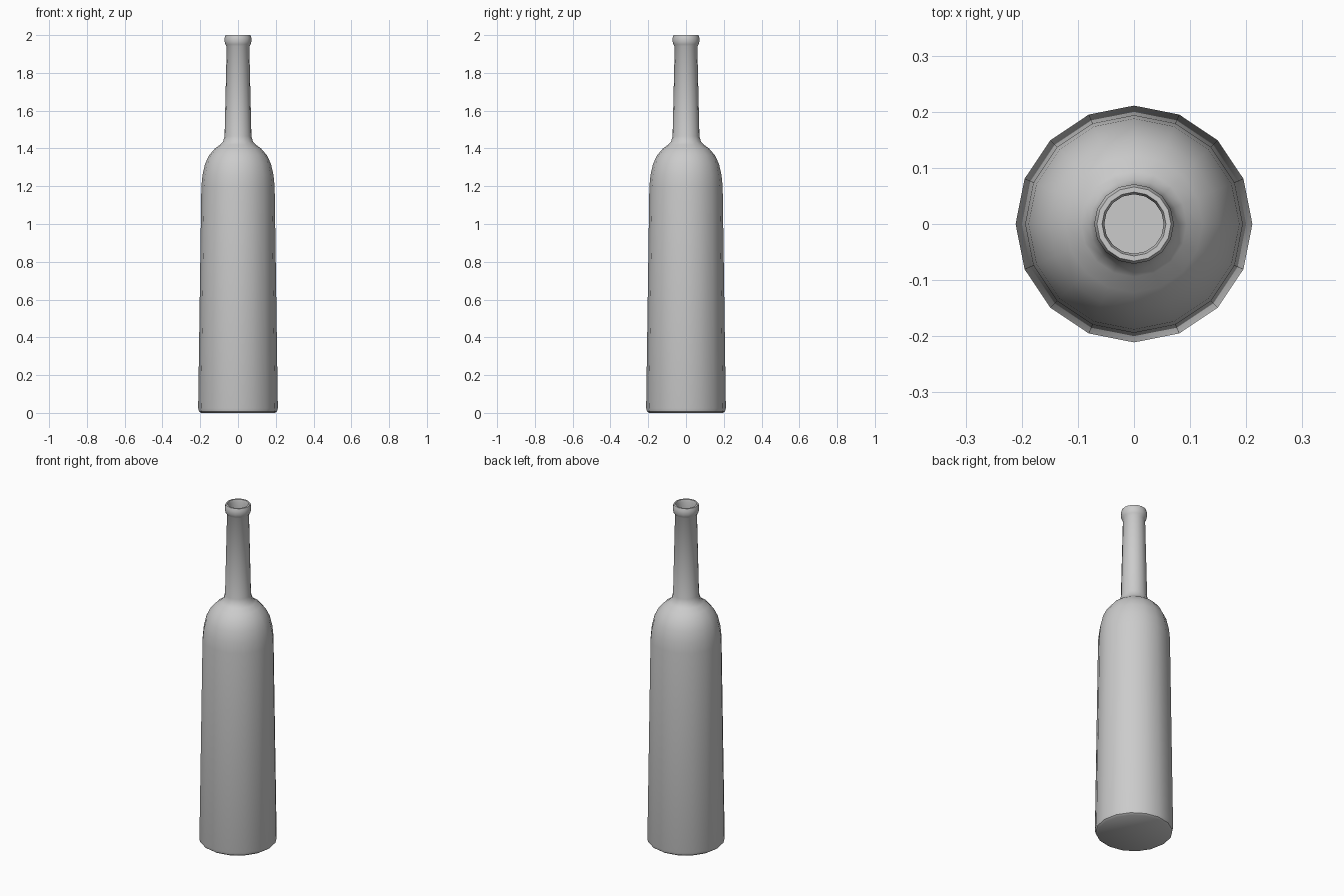
import bpy, bmesh, math

SIDES = 16

if "Cube" in bpy.data.objects:
    bpy.data.objects.remove(bpy.data.objects["Cube"])

glass = bpy.data.materials.new("grey_glass")
glass.use_nodes = True
GREY = (0.6, 0.6, 0.6, 1)
glass.diffuse_color = GREY
glass.node_tree.nodes["Principled BSDF"].inputs["Base Color"].default_value = GREY


def lathe(name, profile):
    """Spin a (radius, height) profile about z and cap both open ends."""
    bm = bmesh.new()
    rings = []
    for r, z in profile:
        angles = [math.tau * i / SIDES for i in range(SIDES)]
        rings.append([bm.verts.new((r * math.cos(a), r * math.sin(a), z)) for a in angles])
    for low, high in zip(rings, rings[1:]):
        for i in range(SIDES):
            j = (i + 1) % SIDES
            bm.faces.new((low[i], low[j], high[j], high[i]))
    bm.faces.new(rings[0][::-1])
    bm.faces.new(rings[-1])
    bmesh.ops.recalc_face_normals(bm, faces=bm.faces)
    mesh = bpy.data.meshes.new(name)
    bm.to_mesh(mesh)
    bm.free()
    mesh.materials.append(glass)
    obj = bpy.data.objects.new(name, mesh)
    bpy.context.collection.objects.link(obj)
    bpy.ops.object.select_all(action="DESELECT")
    obj.select_set(True)
    bpy.context.view_layer.objects.active = obj
    bpy.ops.object.shade_smooth_by_angle(angle=math.radians(40))
    return obj


# Outer wall: chamfered foot, tapering body, round shoulder, neck
outer = [(0.196, 0), (0.207, 0.008), (0.211, 0.025), (0.194, 1.2),
         (0.188, 1.26), (0.174, 1.32), (0.152, 1.365), (0.122, 1.4),
         (0.094, 1.42), (0.079, 1.437), (0.071, 1.465), (0.06, 1.94)]

# Rolled lip at the mouth
lip = [(0.067, 1.951), (0.071, 1.966), (0.071, 1.985), (0.066, 2.0),
       (0.057, 2.0), (0.053, 1.985)]

# Hollow inside, down to the floor
inner = [(0.053, 1.94), (0.06, 1.465), (0.08, 1.425), (0.14, 1.36),
         (0.175, 1.27), (0.184, 1.2), (0.198, 0.03), (0.19, 0.02)]

lathe("bottle", outer + lip + inner)
